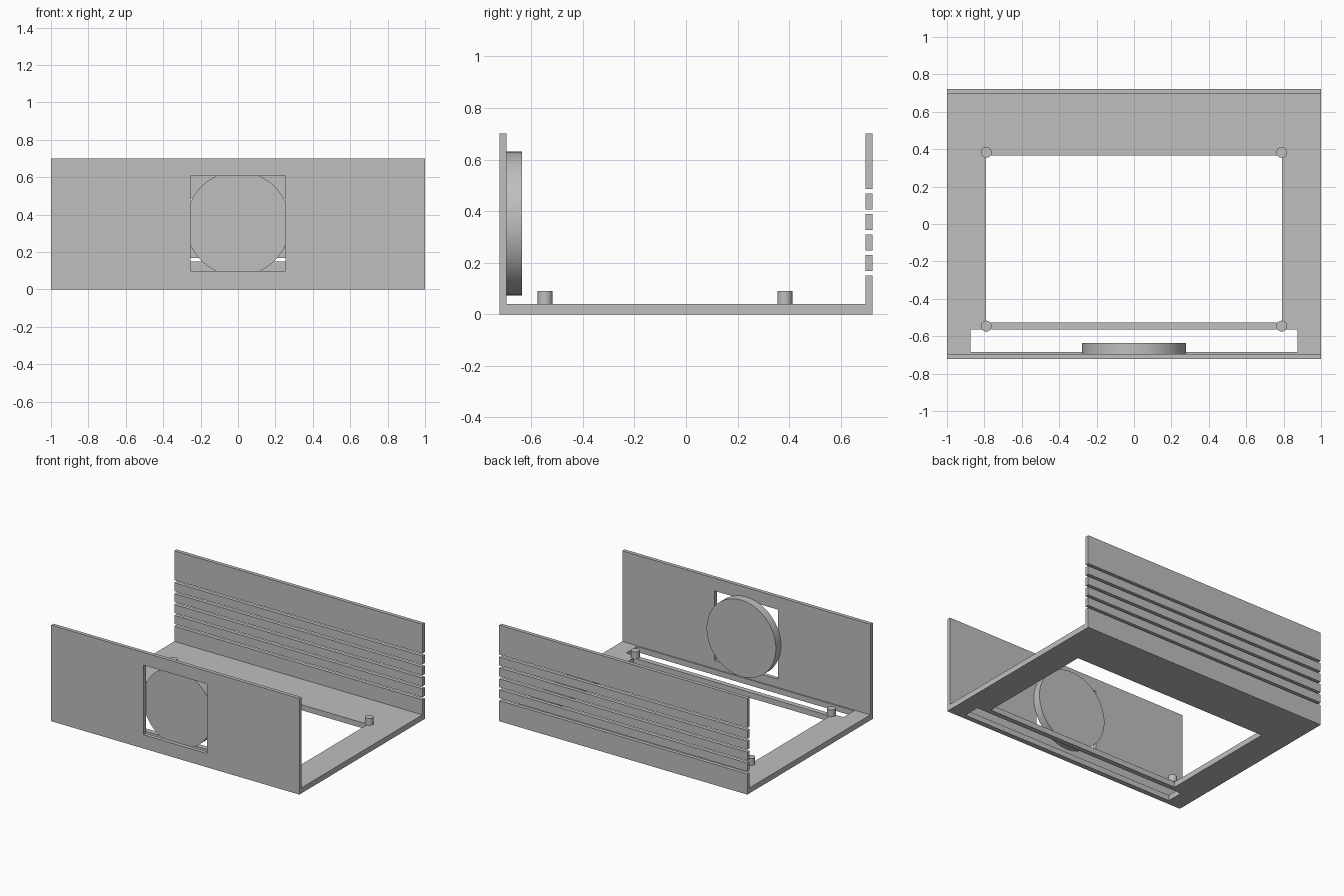
import bpy
import math

old = bpy.data.objects.get("Cube")
if old:
    bpy.data.objects.remove(old, do_unlink=True)

GREY = (0.52, 0.52, 0.52, 1.0)
grey = bpy.data.materials.new("plain grey")
grey.use_nodes = True
grey.diffuse_color = GREY
grey.node_tree.nodes["Principled BSDF"].inputs["Base Color"].default_value = GREY


def box(name, x, y, z):
    """Box from (min, max) ranges on each axis."""
    mid = [(a + b) / 2 for a, b in (x, y, z)]
    bpy.ops.mesh.primitive_cube_add(size=1, location=mid)
    ob = bpy.context.object
    ob.name = name
    ob.scale = [b - a for a, b in (x, y, z)]
    bpy.ops.object.transform_apply(location=False, rotation=False, scale=True)
    ob.data.materials.append(grey)
    return ob


def cylinder(name, radius, depth, location, sides, tilt=0.0):
    bpy.ops.mesh.primitive_cylinder_add(vertices=sides, radius=radius, depth=depth,
                                        location=location, rotation=(tilt, 0, 0))
    ob = bpy.context.object
    ob.name = name
    ob.data.materials.append(grey)
    bpy.ops.object.shade_smooth_by_angle(angle=math.radians(40))
    return ob


def cut(target, name, x, y, z):
    """Cut a box-shaped hole through the target."""
    cutter = box(name, x, y, z)
    mod = target.modifiers.new(name, 'BOOLEAN')
    mod.operation = 'DIFFERENCE'
    mod.solver = 'EXACT'
    mod.object = cutter
    bpy.context.view_layer.objects.active = target
    bpy.ops.object.modifier_apply(modifier=mod.name)
    bpy.data.objects.remove(cutter, do_unlink=True)


DEPTH, WALL, FLOOR, TOP = 0.722, 0.027, 0.04, 0.70
INNER = DEPTH - WALL
THROUGH = (-0.1, 0.1)

# Floor tray with a large opening and a narrow slot behind the front wall
floor = box("floor", (-1, 1), (-INNER, INNER), (0, FLOOR))
cut(floor, "floor_opening", (-0.79, 0.79), (-0.526, 0.367), THROUGH)
cut(floor, "floor_slot", (-0.875, 0.875), (-0.685, -0.563), THROUGH)

# Front wall with a square window
front = box("front_wall", (-1, 1), (-DEPTH, -INNER), (0, TOP))
cut(front, "window", (-0.255, 0.255), (-1, -0.5), (0.10, 0.607))

# Round disc behind the window
disc_depth = 0.059
cylinder("round_disc", 0.279, disc_depth, (0, -INNER + disc_depth / 2, 0.352), 96, math.pi / 2)

# Back wall: lower panel, four slats and upper panel, split by open gaps
PITCH, GAP, FIRST = 0.0795, 0.018, 0.15
box("back_lower_panel", (-1, 1), (INNER, DEPTH), (0, FIRST))
for i in range(4):
    bottom = FIRST + GAP + i * PITCH
    box(f"back_slat_{i + 1}", (-1, 1), (INNER, DEPTH), (bottom, bottom + PITCH - GAP))
box("back_upper_panel", (-1, 1), (INNER, DEPTH), (FIRST + GAP + 4 * PITCH, TOP))

# Four mounting posts
for side, x in (("right", -0.79), ("left", 0.79)):
    for end, y in (("front", -0.546), ("back", 0.383)):
        cylinder(f"{end}_{side}_post", 0.029, 0.05, (x, y, FLOOR + 0.025), 32)
